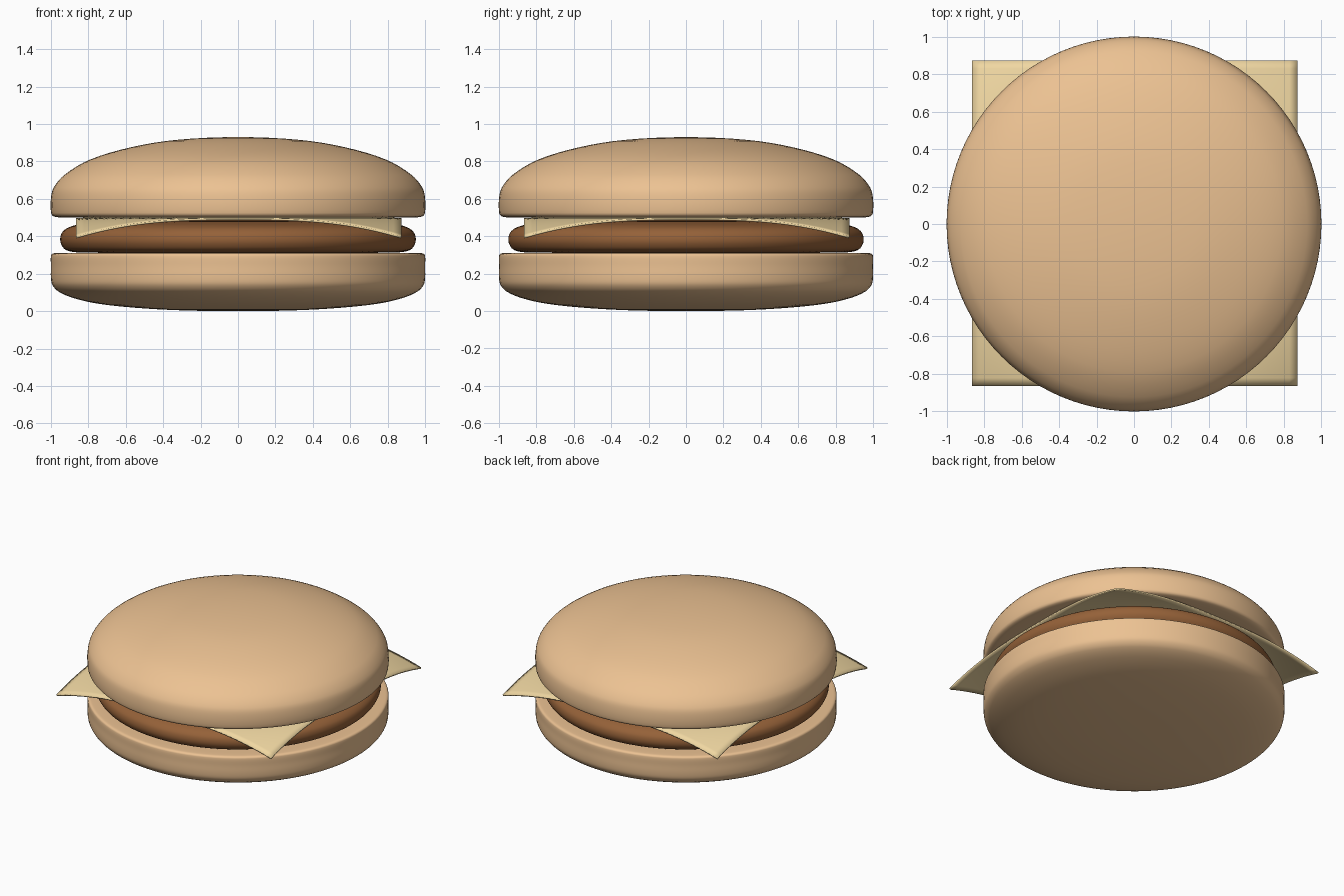
import bpy, bmesh, math
from mathutils import Vector

if "Cube" in bpy.data.objects:
    bpy.data.objects.remove(bpy.data.objects["Cube"])


def material(name, color):
    m = bpy.data.materials.new(name)
    m.diffuse_color = (*color, 1)
    m.use_nodes = True
    m.node_tree.nodes["Principled BSDF"].inputs["Base Color"].default_value = m.diffuse_color
    return m


def finish(name, bm, mat, angle):
    bmesh.ops.recalc_face_normals(bm, faces=bm.faces)
    mesh = bpy.data.meshes.new(name)
    bm.to_mesh(mesh)
    bm.free()
    ob = bpy.data.objects.new(name, mesh)
    bpy.context.collection.objects.link(ob)
    mesh.materials.append(mat)
    bpy.ops.object.select_all(action='DESELECT')
    ob.select_set(True)
    bpy.context.view_layer.objects.active = ob
    bpy.ops.object.shade_smooth_by_angle(angle=math.radians(angle))
    return ob


def smooth_profile(points, steps=4):
    # Catmull-Rom curve with chord-length tangents through the profile
    p = [Vector(q) for q in points]
    t = [0.0]
    for a, b in zip(p, p[1:]):
        t.append(t[-1] + (b - a).length)
    n = len(p)
    tan = [(p[min(i + 1, n - 1)] - p[max(i - 1, 0)]) /
           (t[min(i + 1, n - 1)] - t[max(i - 1, 0)]) for i in range(n)]
    tan[0].y = tan[-1].y = 0
    out = []
    for i in range(n - 1):
        h = t[i + 1] - t[i]
        for k in range(steps):
            u = k / steps
            out.append(p[i] * (2*u**3 - 3*u**2 + 1) + tan[i] * h * (u**3 - 2*u**2 + u)
                       + p[i+1] * (3*u**2 - 2*u**3) + tan[i+1] * h * (u**3 - u**2))
    return out + [p[-1]]


def lathe(name, points, mat):
    bm = bmesh.new()
    vs = [bm.verts.new((q.x, 0, q.y)) for q in smooth_profile(points)]
    es = [bm.edges.new(e) for e in zip(vs, vs[1:])]
    bmesh.ops.spin(bm, geom=vs + es, axis=(0, 0, 1), cent=(0, 0, 0),
                   angle=math.tau, steps=96, use_merge=True)
    bmesh.ops.remove_doubles(bm, verts=bm.verts, dist=1e-4)
    return finish(name, bm, mat, 60)


bread = material("bread", (0.84, 0.54, 0.29))
meat = material("meat", (0.30, 0.12, 0.04))
yellow = material("cheese", (0.87, 0.68, 0.36))

# Buns and patty as turned profiles (radius, height)
lathe("bottom_bun", [(0, 0), (.3, .004), (.55, .018), (.75, .04), (.88, .07), (.96, .105),
                     (.992, .14), (1, .18), (1, .24), (1, .295), (.993, .306),
                     (.975, .31), (.9, .31), (0, .31)], bread)
lathe("patty", [(0, .312), (.8, .312), (.88, .316), (.925, .33), (.946, .36), (.95, .39),
                (.94, .42), (.91, .445), (.85, .463), (.7, .478), (.5, .485), (0, .488)], meat)
lathe("top_bun", [(0, .5), (.85, .5), (.955, .501), (.988, .508), (.999, .525), (1, .6),
                  (.985, .66), (.925, .73), (.79, .81), (.57, .876), (.33, .915), (0, .93)], bread)

# Cheese slice: thin square with drooping corners
bm = bmesh.new()
bmesh.ops.create_grid(bm, x_segments=40, y_segments=40, size=.87)
for v in bm.verts:
    r = v.co.xy.length
    v.co.z = .499 - .1 * (max(0, r - .85) / .38) ** 1.6
    v.co.x += .004
    v.co.y += .004
cheese = finish("cheese_slice", bm, yellow, 40)
solid = cheese.modifiers.new("thickness", 'SOLIDIFY')
solid.thickness = .011
solid.offset = -1
